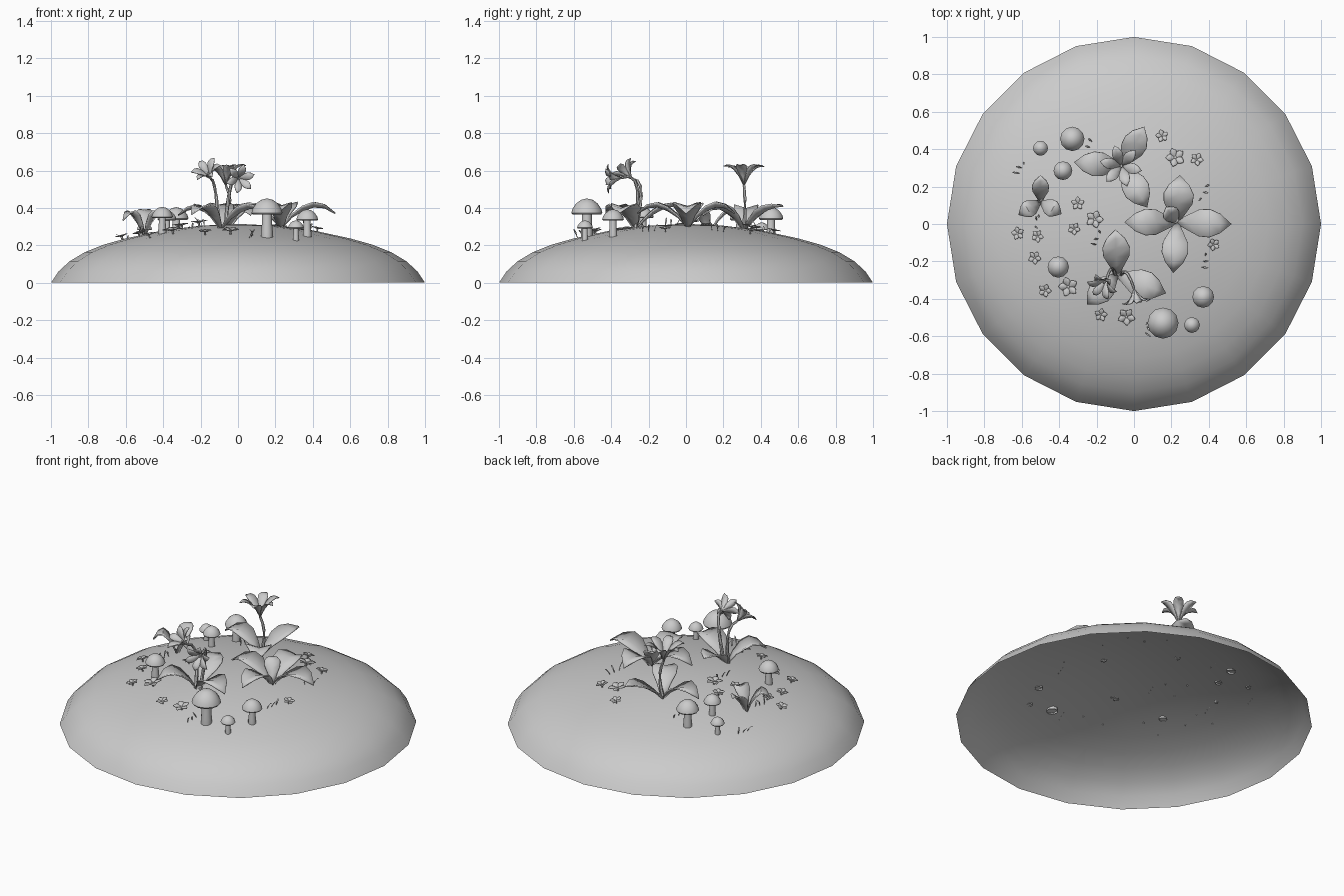
import bpy, bmesh, math, random
from mathutils import Vector, Matrix

if "Cube" in bpy.data.objects:
    bpy.data.objects.remove(bpy.data.objects["Cube"])

random.seed(4)
HILL = [(0, .315), (.2, .305), (.4, .28), (.6, .237), (.72, .203), (.82, .163), (.9, .115), (.96, .06), (1, 0)]


def ground(x, y):
    """Height of the mound at x, y."""
    r = math.hypot(x, y)
    for (r0, z0), (r1, z1) in zip(HILL, HILL[1:]):
        if r <= r1:
            return z0 + (z1 - z0) * (r - r0) / (r1 - r0)
    return 0


def on_ground(x, y, lift=0):
    """Matrix sitting on the mound, z along the surface normal, with a random spin."""
    e = .05
    n = Vector((ground(x - e, y) - ground(x + e, y), ground(x, y - e) - ground(x, y + e), 2 * e))
    return (Matrix.Translation((x, y, ground(x, y) + lift)) @ n.to_track_quat('Z', 'Y').to_matrix().to_4x4()
            @ Matrix.Rotation(random.uniform(0, 6.28), 4, 'Z'))


def finish(bm, name, thickness=0):
    me = bpy.data.meshes.new(name)
    bm.to_mesh(me)
    bm.free()
    ob = bpy.data.objects.new(name, me)
    bpy.context.collection.objects.link(ob)
    if thickness:
        mod = ob.modifiers.new("thickness", 'SOLIDIFY')
        mod.thickness = thickness
        mod.offset = 0
    return ob


def bridge(bm, a, b, closed=True):
    n = len(a)
    for i in range(n if closed else n - 1):
        j = (i + 1) % n
        bm.faces.new((a[i], a[j], b[j], b[i]))


def lathe(bm, profile, sides, m=Matrix()):
    """Revolve (radius, z) points listed from top to bottom; radius 0 makes a pole."""
    prev = None
    for r, z in profile:
        if r == 0:
            ring = [bm.verts.new(m @ Vector((0, 0, z)))]
        else:
            ring = [bm.verts.new(m @ Vector((r * math.cos(2 * math.pi * i / sides),
                                             r * math.sin(2 * math.pi * i / sides), z))) for i in range(sides)]
        if prev:
            if len(prev) == 1:
                for i in range(sides):
                    bm.faces.new((prev[0], ring[i], ring[(i + 1) % sides]))
            else:
                bridge(bm, ring, prev)
        prev = ring


def blade(bm, m, length, width, rise, fold=.2):
    """Leaf or petal along local x with a folded midrib; rise = heights along its length."""
    shape = [.14, .55, .95, 1, .68]
    rows = []
    for i, w in enumerate(shape):
        x, h = length * i / 5, width / 2 * w
        rows.append([bm.verts.new(m @ Vector((x, s * h, rise[i] + fold * h * abs(s)))) for s in (-1, 0, 1)])
    for a, b in zip(rows, rows[1:]):
        bridge(bm, b, a, False)
    tip = bm.verts.new(m @ Vector((length, 0, rise[5])))
    for i in (0, 1):
        bm.faces.new((rows[-1][i + 1], rows[-1][i], tip))


def tube(bm, path, radius, sides=6):
    """Stem along a quadratic bezier through three control points."""
    a, b, c = map(Vector, path)
    prev = None
    for k in range(6):
        t = k / 5
        p = a * (1 - t) ** 2 + b * 2 * t * (1 - t) + c * t * t
        q = ((b - a) * (1 - t) + (c - b) * t).to_track_quat('Z', 'Y')
        r = radius * (1.2 - .4 * t)
        ring = [bm.verts.new(p + q @ Vector((r * math.cos(2 * math.pi * i / sides),
                                             r * math.sin(2 * math.pi * i / sides), 0))) for i in range(sides)]
        if prev:
            bridge(bm, prev, ring)
        prev = ring


# Mound: open underneath
bm = bmesh.new()
lathe(bm, HILL, 20)
finish(bm, "mound")

# Leafy plants: base, then leaves as (tip x, tip y, width, kind)
ARCH = [-.01, .05, .085, .105, .1, .07]
STEEP = [-.01, .04, .075, .1, .115, .12]
PLANTS = [
    ((.23, .01), [(.52, 0, .15, ARCH), (-.05, .01, .14, ARCH), (.245, .26, .16, ARCH),
                  (.21, -.26, .14, ARCH), (.17, .09, .09, STEEP)]),
    ((-.06, .31), [(.055, .52, .13, STEEP), (-.32, .33, .13, ARCH), (.07, .09, .14, ARCH)]),
    ((-.09, -.27), [(-.1, -.03, .145, STEEP), (.17, -.37, .15, ARCH), (-.25, -.43, .13, ARCH)]),
    ((-.5, .12), [(-.5, .26, .09, STEEP), (-.615, .05, .09, ARCH), (-.39, .055, .09, ARCH)]),
]
for n, ((x, y), leaves) in enumerate(PLANTS, 1):
    bm = bmesh.new()
    for tx, ty, w, rise in leaves:
        d = Vector((tx - x, ty - y, 0))
        m = Matrix.Translation((x, y, ground(x, y))) @ Matrix.Rotation(math.atan2(d.y, d.x), 4, 'Z')
        blade(bm, m, d.length, w, [h * (1.1 if n == 4 else 1) for h in rise], .3)
    finish(bm, f"plant_leaves_{n}", .008)

# Tall flowers: stem root, stem bend, head, facing direction, petal length
TALL = [
    ((-.06, .31, .29), (-.02, .32, .43), (-.065, .31, .52), (-.05, 0, 1), .115),
    ((-.1, -.27, .29), (-.12, -.2, .56), (-.145, -.29, .555), (-.35, -.6, .7), .085),
    ((-.07, -.27, .29), (-.04, -.22, .62), (0, -.345, .56), (.15, -.85, -.05), .08),
]
for n, (root, bend, head, face, size) in enumerate(TALL, 1):
    bm = bmesh.new()
    tube(bm, (root, bend, head), .009)
    finish(bm, f"flower_stem_{n}")
    bm = bmesh.new()
    base = Matrix.Translation(head) @ Vector(face).to_track_quat('Z', 'Y').to_matrix().to_4x4()
    rise = [size * h for h in (0, .4, .65, .82, .9, .88)]
    for i in range(6):
        blade(bm, base @ Matrix.Rotation(i * math.pi / 3 + .3, 4, 'Z'), size, size * .5, rise, .3)
    finish(bm, f"flower_petals_{n}", .004)
    bm = bmesh.new()
    lathe(bm, [(0, size * .55), (size * .07, size * .5), (size * .05, 0)], 6, base)
    finish(bm, f"flower_centre_{n}")

# Mushrooms: x, y, cap radius
CAP = [(0, 2.45), (.38, 2.36), (.7, 2.12), (.93, 1.78), (1, 1.52), (.9, 1.4), (.36, 1.42)]
STEM = [(.32, 1.45), (.33, .8), (.38, .3), (.38, -.15)]
MUSHROOMS = [(-.33, .455, .065), (-.5, .405, .04), (-.38, .285, .05), (-.405, -.23, .057),
             (.155, -.53, .083), (.37, -.39, .058), (.31, -.54, .042)]
for n, (x, y, r) in enumerate(MUSHROOMS, 1):
    m = Matrix.Translation((x, y, ground(x, y))) @ Matrix.Scale(r, 4)
    for name, prof in (("cap", CAP), ("stem", STEM)):
        bm = bmesh.new()
        lathe(bm, prof, 12, m)
        finish(bm, f"mushroom_{name}_{n}")

# Small ground flowers: x, y, radius
SMALL = [(.15, .47, .035), (.22, .355, .052), (.335, .345, .036), (-.3, .11, .036), (-.21, .025, .048),
         (-.32, -.025, .034), (-.62, -.05, .036), (-.515, -.065, .034), (-.53, -.18, .036), (-.35, -.335, .054),
         (-.475, -.355, .036), (-.177, -.485, .036), (-.04, -.495, .048), (.425, -.11, .034)]
bm, centres = bmesh.new(), bmesh.new()
for x, y, r in SMALL:
    m = on_ground(x, y, .016)
    for i in range(5):
        blade(bm, m @ Matrix.Rotation(i * math.tau / 5, 4, 'Z'), r, r * .72,
              [r * h for h in (0, .06, .12, .17, .2, .2)], .15)
    lathe(centres, [(0, r * .22), (r * .15, r * .15), (r * .1, -.02)], 6, m)
finish(bm, "small_flower_petals", .003)
finish(centres, "small_flower_centres")

# Grass tufts: three narrow blades each
bm = bmesh.new()
for x, y in [(-.235, .41), (-.6, .3), (.37, .17), (.37, -.2), (-.19, -.08), (-.52, .02), (.07, -.55)]:
    for i, s in enumerate((.05, .04, .035)):
        m = on_ground(x + .01 * (i - 1), y + .03 * (i - 1))
        blade(bm, m, s * .6, .009, [s * h for h in (-.1, .3, .55, .75, .9, 1)])
finish(bm, "grass_tufts", .002)

# Clean normals and smooth shading
for ob in bpy.data.objects:
    b = bmesh.new()
    b.from_mesh(ob.data)
    bmesh.ops.recalc_face_normals(b, faces=b.faces)
    b.to_mesh(ob.data)
    b.free()
    ob.select_set(True)
    bpy.context.view_layer.objects.active = ob
bpy.ops.object.shade_smooth_by_angle(angle=math.radians(40))
